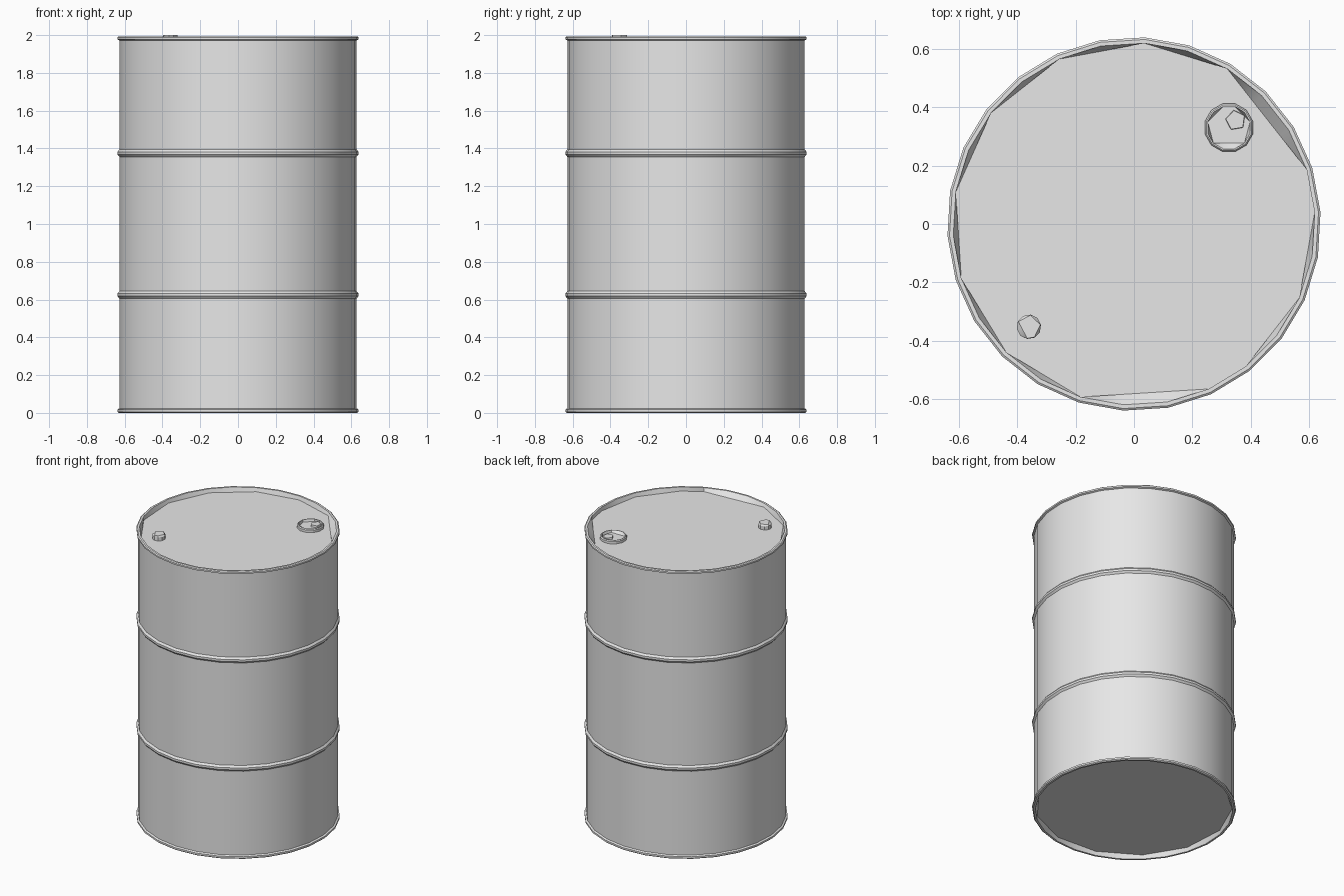
import bpy
import bmesh
from math import cos, sin, radians, tau

cube = bpy.data.objects.get("Cube")
if cube:
    bpy.data.objects.remove(cube)

steel = bpy.data.materials.new("grey steel")
steel.use_nodes = True
steel.diffuse_color = (0.8, 0.8, 0.8, 1)
steel.node_tree.nodes["Principled BSDF"].inputs["Base Color"].default_value = (0.8, 0.8, 0.8, 1)


def ring_points(centre, sides, phase, radius, z, keep):
    """Circle points; those not in keep are pulled onto the chord between kept ones."""
    def on_circle(i):
        a = phase + tau * i / sides
        return centre[0] + radius * cos(a), centre[1] + radius * sin(a)

    if not keep:
        return [(*on_circle(i), z) for i in range(sides)]
    points = []
    for i in range(sides):
        before = max([k for k in keep if k <= i] or [max(keep) - sides])
        after = min([k for k in keep if k > i] or [min(keep) + sides])
        t = (i - before) / (after - before)
        p, q = on_circle(before), on_circle(after)
        points.append((p[0] + (q[0] - p[0]) * t, p[1] + (q[1] - p[1]) * t, z))
    return points


def loft(name, centre, sides, phase, rings):
    """Closed turned shape from (radius, height, kept corners) rings, bottom to top."""
    bm = bmesh.new()
    loops = []
    for radius, z, keep in rings:
        points = ring_points(centre, sides, radians(phase), radius, z, keep)
        loops.append([bm.verts.new(p) for p in points])
    for low, high in zip(loops, loops[1:]):
        for i in range(sides):
            j = (i + 1) % sides
            bm.faces.new((low[i], low[j], high[j], high[i]))
    bm.faces.new(loops[0][::-1])
    bm.faces.new(loops[-1])
    mesh = bpy.data.meshes.new(name)
    bm.to_mesh(mesh)
    bm.free()
    mesh.materials.append(steel)
    obj = bpy.data.objects.new(name, mesh)
    bpy.context.collection.objects.link(obj)
    bpy.ops.object.select_all(action="DESELECT")
    obj.select_set(True)
    bpy.context.view_layer.objects.active = obj
    bpy.ops.object.shade_smooth_by_angle(angle=radians(30))
    return obj


# Drum: recessed ends, rolled rims and two raised hoops
LID = 1.965
lid_corners = [0, 1, 4, 6, 8, 10, 12, 14, 16, 18, 21, 22, 24]
base_corners = list(range(0, 26, 2))
profile = [(0.62, 0.03, base_corners), (0.62, 0, None), (0.633, 0, None),
           (0.64, 0.006, None), (0.64, 0.018, None), (0.629, 0.024, None)]
for hoop in (0.625, 1.375):
    profile += [(0.629, hoop - 0.02, None), (0.64, hoop - 0.007, None),
                (0.64, hoop + 0.007, None), (0.629, hoop + 0.02, None)]
profile += [(0.629, 1.972, None), (0.64, 1.977, None), (0.64, 1.988, None),
            (0.633, 1.993, None), (0.62, 1.993, None), (0.62, LID, lid_corners)]
loft("drum", (0, 0), 26, 3.6, profile)

# Large filler cap: a ring with a sunken floor and a small stud
loft("large_cap", (0.325, 0.33), 12, 15,
     [(0.085, LID - 0.005, None), (0.085, 1.982, None), (0.08, 1.988, None),
      (0.075, 1.988, None), (0.075, 1.972, [0, 2, 3, 5, 7, 10])])
loft("large_cap_stud", (0.348, 0.355), 5, 100,
     [(0.036, 1.97, None), (0.034, 1.985, None)])

# Small vent cap
loft("small_cap", (-0.36, -0.352), 10, 10,
     [(0.042, LID - 0.005, None), (0.042, 1.99, None), (0.04, 2.0, [0, 2, 4, 7, 8])])
